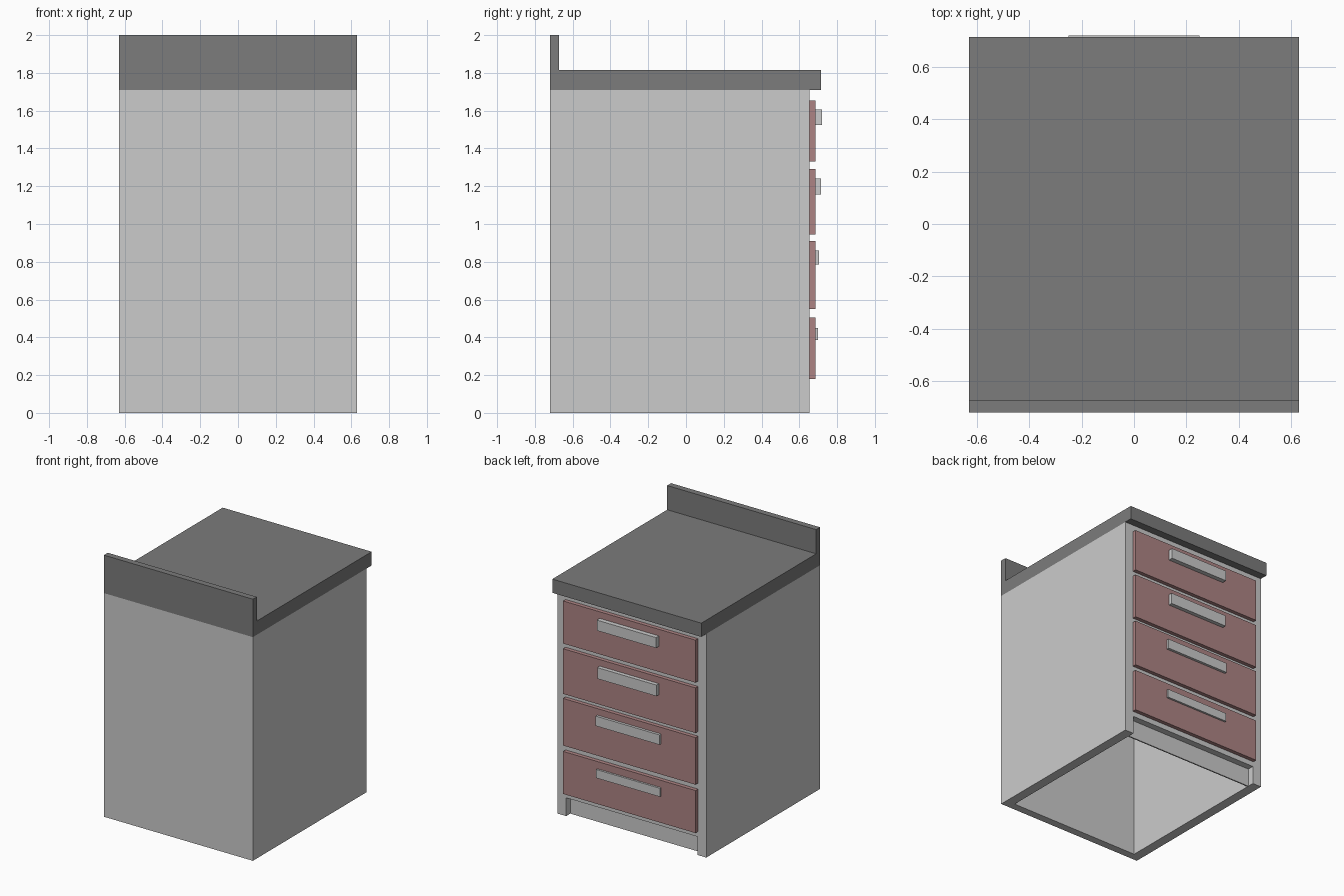
import bpy, bmesh

if "Cube" in bpy.data.objects:
    bpy.data.objects.remove(bpy.data.objects["Cube"])


def material(name, rgb):
    m = bpy.data.materials.new(name)
    m.diffuse_color = (*rgb, 1)
    m.use_nodes = True
    m.node_tree.nodes["Principled BSDF"].inputs["Base Color"].default_value = m.diffuse_color
    return m


def add(name, bm, mat=None):
    bmesh.ops.recalc_face_normals(bm, faces=bm.faces)
    mesh = bpy.data.meshes.new(name)
    bm.to_mesh(mesh)
    bm.free()
    ob = bpy.data.objects.new(name, mesh)
    bpy.context.collection.objects.link(ob)
    if mat:
        mesh.materials.append(mat)
    return ob


def extrude_x(name, profile, half, mat=None):
    """Extrude a (y, z) profile from x = -half to x = +half."""
    bm = bmesh.new()
    face = bm.faces.new([bm.verts.new((-half, y, z)) for y, z in profile])
    ext = bmesh.ops.extrude_face_region(bm, geom=[face])["geom"]
    verts = [v for v in ext if isinstance(v, bmesh.types.BMVert)]
    bmesh.ops.translate(bm, verts=verts, vec=(2 * half, 0, 0))
    return add(name, bm, mat)


def box(name, half, y0, y1, z0, z1, mat=None):
    return extrude_x(name, [(y0, z0), (y1, z0), (y1, z1), (y0, z1)], half, mat)


def cut(target, cutter):
    cutter.hide_render = True
    cutter.hide_set(True)
    mod = target.modifiers.new(cutter.name, 'BOOLEAN')
    mod.operation = 'DIFFERENCE'
    mod.solver = 'EXACT'
    mod.object = cutter


stone = material("dark_stone", (0.2, 0.2, 0.2))
wood = material("red_brown", (0.42, 0.23, 0.23))

# Cabinet carcass: open underneath, with a toe-kick recess below the drawers
cabinet = box("cabinet_body", 0.63, -0.72, 0.655, 0, 1.71)
cut(cabinet, box("cavity_cutter", 0.555, -0.66, 0.595, -0.1, 1.65))
cut(cabinet, box("toe_kick_cutter", 0.555, 0.605, 0.8, -0.1, 0.14))

# Countertop and backsplash in one L-shaped profile
extrude_x("countertop", [(-0.72, 1.71), (0.715, 1.71), (0.715, 1.815),
                         (-0.673, 1.815), (-0.673, 2.0), (-0.72, 2.0)], 0.63, stone)

# Drawer fronts with bar handles: front z range, handle z range, depth, half width
drawers = [
    (0.18, 0.505, 0.385, 0.45, 0.70, 0.27),
    (0.55, 0.91, 0.785, 0.86, 0.705, 0.27),
    (0.945, 1.29, 1.155, 1.24, 0.715, 0.25),
    (1.33, 1.655, 1.525, 1.605, 0.72, 0.25),
]
for i, (z0, z1, h0, h1, depth, half) in enumerate(drawers, 1):
    box(f"drawer_front_{i}", 0.56, 0.655, 0.685, z0, z1, wood)
    box(f"drawer_handle_{i}", half, 0.685, depth, h0, h1)
